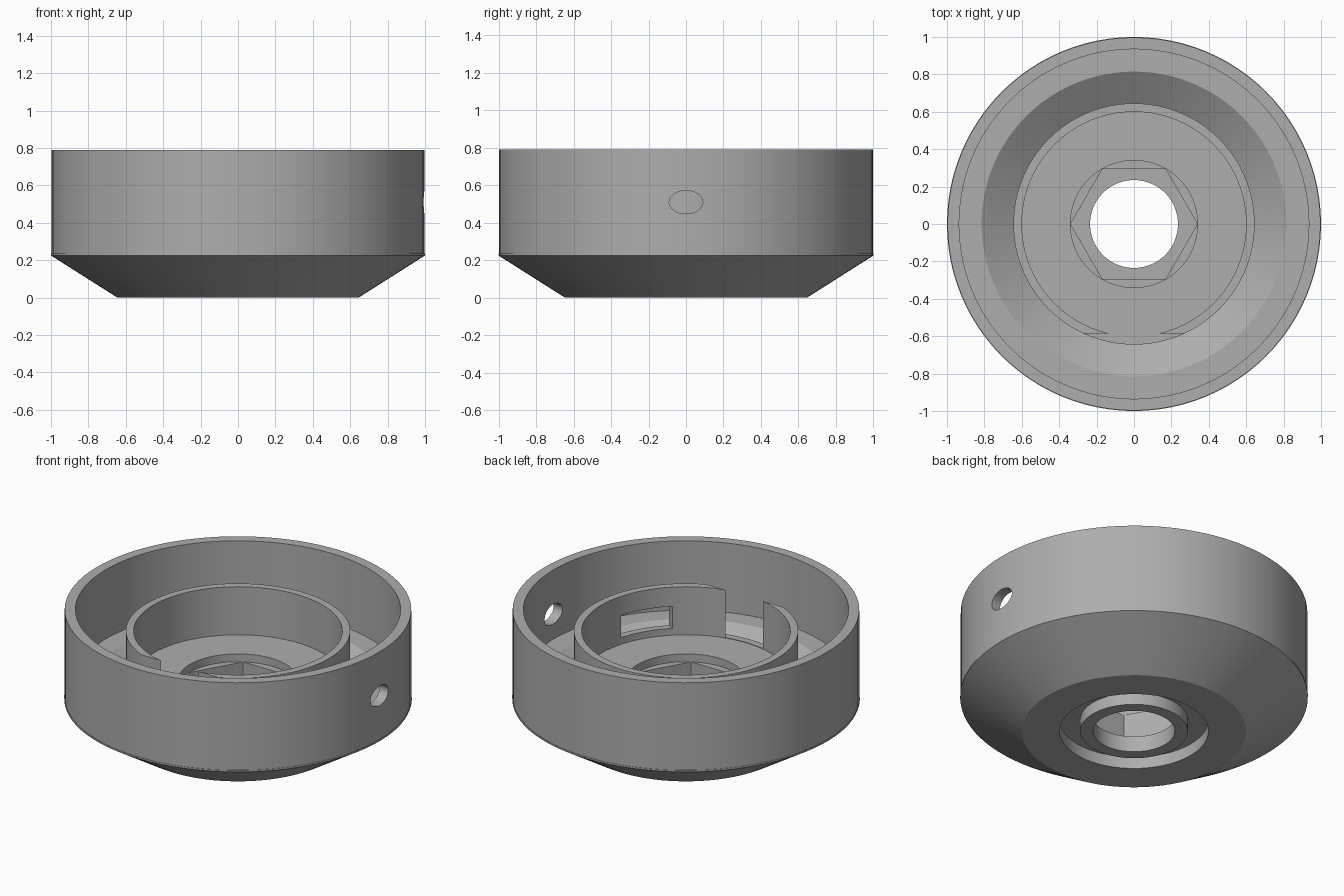
import bpy, bmesh, math
from mathutils import Matrix

old = bpy.data.objects.get("Cube")
if old:
    bpy.data.objects.remove(old, do_unlink=True)

GREY = (0.42, 0.42, 0.42, 1)
mat = bpy.data.materials.new("plain grey")
mat.use_nodes = True
mat.diffuse_color = GREY
mat.node_tree.nodes["Principled BSDF"].inputs["Base Color"].default_value = GREY


def add_object(name, bm):
    bmesh.ops.recalc_face_normals(bm, faces=bm.faces)
    mesh = bpy.data.meshes.new(name)
    bm.to_mesh(mesh)
    bm.free()
    mesh.materials.append(mat)
    obj = bpy.data.objects.new(name, mesh)
    bpy.context.collection.objects.link(obj)
    return obj


def lathe(name, profile, steps=96):
    """Turn a closed (radius, height) outline around z."""
    bm = bmesh.new()
    verts = [bm.verts.new((r, 0, z)) for r, z in profile]
    edges = [bm.edges.new((a, b)) for a, b in zip(verts, verts[1:] + verts[:1])]
    bmesh.ops.spin(bm, geom=verts + edges, axis=(0, 0, 1), cent=(0, 0, 0),
                   angle=math.tau, steps=steps, use_duplicate=False)
    bmesh.ops.remove_doubles(bm, verts=bm.verts, dist=0.0001)
    return add_object(name, bm)


def box(name, size, matrix):
    bm = bmesh.new()
    bmesh.ops.create_cube(bm, size=1, matrix=matrix @ Matrix.Diagonal((*size, 1)))
    return add_object(name, bm)


def prism(name, sides, radius, depth, matrix):
    bm = bmesh.new()
    bmesh.ops.create_cone(bm, cap_ends=True, segments=sides, radius1=radius,
                          radius2=radius, depth=depth, matrix=matrix)
    return add_object(name, bm)


def cut(target, cutter):
    mod = target.modifiers.new(cutter.name, "BOOLEAN")
    mod.operation = "DIFFERENCE"
    mod.solver = "EXACT"
    mod.object = cutter
    bpy.context.view_layer.objects.active = target
    bpy.ops.object.modifier_apply(modifier=mod.name)
    bpy.data.objects.remove(cutter, do_unlink=True)


# Conical base with bottom groove, shelf, sloped channel, inner ring and socket
base = lathe("conical_base", [
    (.235, 0), (.31, 0), (.31, .075), (.428, .075), (.428, 0), (.645, 0),
    (1, .225), (1, .235), (.935, .235), (.935, .35), (.815, .35),
    (.645, .235), (.645, .655), (.6, .655), (.6, .35),
    (.34, .35), (.34, .3), (.235, .3)])

# Hexagonal nut socket
cut(base, prism("hex_cutter", 6, .339, .22,
                Matrix.Translation((0, 0, .21)) @ Matrix.Rotation(math.pi / 2, 4, "Z")))
# Front notch in the inner ring
cut(base, box("notch_cutter", (.8, .2, .4), Matrix.Translation((0, -.685, .553))))
# Side window in the inner ring
cut(base, box("window_cutter", (.2, .32, .14),
              Matrix.Rotation(math.radians(-32), 4, "Z") @ Matrix.Translation((.6, 0, .463))))

# Outer cup wall with its oval side hole
wall = lathe("outer_wall", [(.935, .235), (.997, .235), (.997, .79), (.935, .79)])
cut(wall, prism("hole_cutter", 32, 1, .4,
                Matrix.Translation((1, 0, .51)) @ Matrix.Diagonal((1, .09, .062, 1))
                @ Matrix.Rotation(math.pi / 2, 4, "Y")))

# Smooth round walls, sharp edges
for obj in (base, wall):
    bpy.ops.object.select_all(action="DESELECT")
    obj.select_set(True)
    bpy.context.view_layer.objects.active = obj
    bpy.ops.object.shade_smooth_by_angle(angle=math.radians(25))
